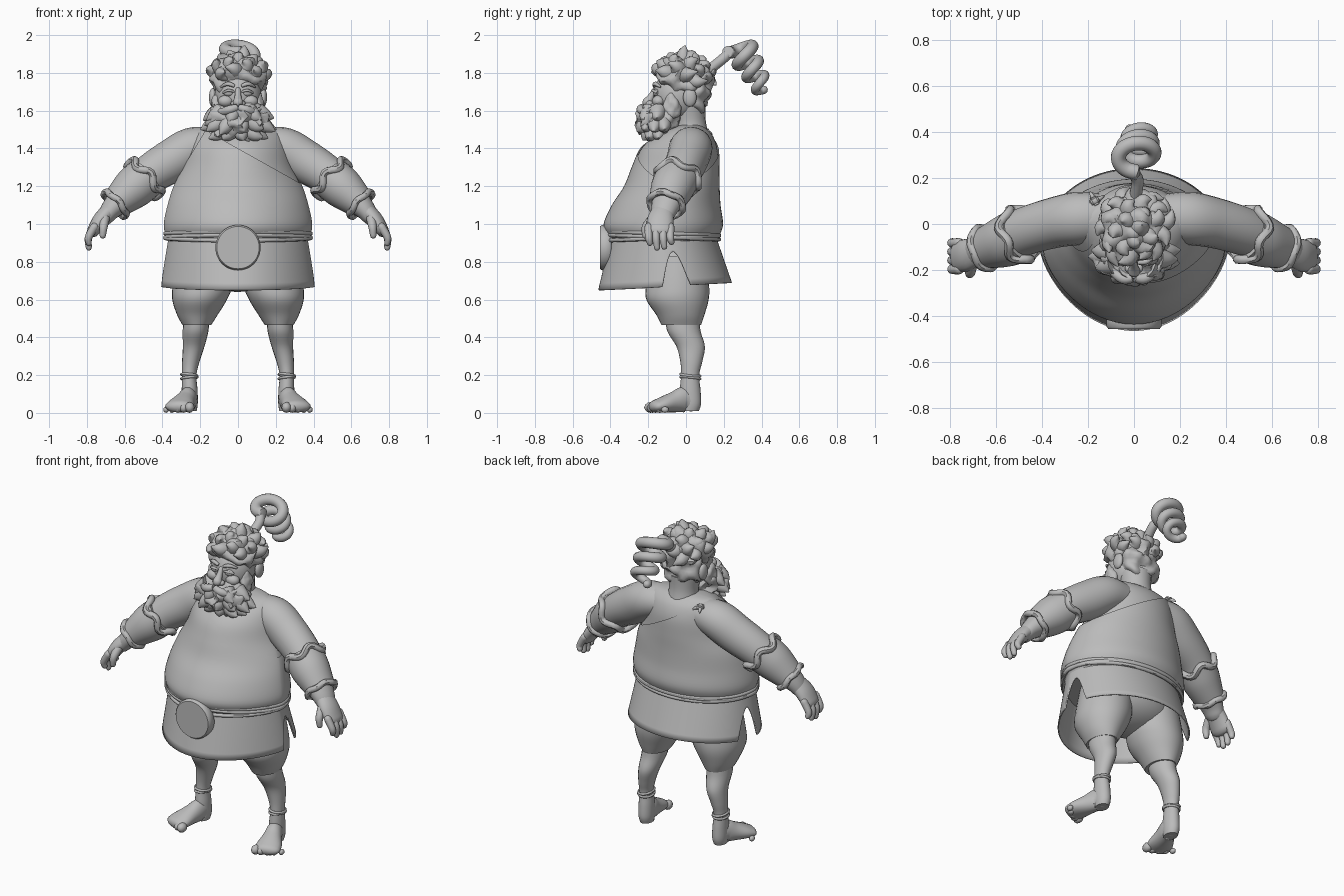
import bpy, bmesh, math, random
from mathutils import Vector, noise

random.seed(4)
cube = bpy.data.objects.get("Cube")
if cube:
    bpy.data.objects.remove(cube, do_unlink=True)

clay = bpy.data.materials.new("grey_clay")
clay.use_nodes = True
clay.diffuse_color = (0.5, 0.5, 0.5, 1)
clay.node_tree.nodes["Principled BSDF"].inputs["Base Color"].default_value = (0.5, 0.5, 0.5, 1)
made = []
BELLY = 1.4


def finish(name, bm):
    bmesh.ops.recalc_face_normals(bm, faces=bm.faces[:])
    mesh = bpy.data.meshes.new(name)
    bm.to_mesh(mesh)
    bm.free()
    mesh.materials.append(clay)
    ob = bpy.data.objects.new(name, mesh)
    bpy.context.collection.objects.link(ob)
    made.append(ob)
    return ob


def bridge(bm, rings, closed=False):
    n = len(rings[0])
    for a, b in zip(rings, rings[1:] + (rings[:1] if closed else [])):
        for i in range(n):
            bm.faces.new((a[i], a[(i + 1) % n], b[(i + 1) % n], b[i]))


def belly_sin(q, power):
    """Sine whose negative (front) half is more pointed."""
    s = math.sin(q)
    return s if s > 0 else -abs(s) ** power


def spline(pts, steps):
    """Smooth path through points of any dimension."""
    out = []
    for i in range(len(pts) - 1):
        p0, p1, p2, p3 = pts[max(i - 1, 0)], pts[i], pts[i + 1], pts[min(i + 2, len(pts) - 1)]
        for s in range(steps):
            t = s / steps
            out.append([b + 0.5 * t * (c - a + t * (2 * a - 5 * b + 4 * c - d + t * (3 * (b - c) + d - a)))
                        for a, b, c, d in zip(p0, p1, p2, p3)])
    return out + [list(pts[-1])]


def limb(name, pts, sides=20, steps=5, ref=(0, 1, 0), axis=None, round_ends=False, closed=False, edit=None, front=1):
    """Elliptical tube through (x, y, z, radius_a, radius_b)."""
    path = pts if closed else spline([tuple(p) if len(p) == 5 else (*p, p[3]) for p in pts], steps)
    cs = [Vector(p[:3]) for p in path]
    n, side, frames = len(cs), None, []
    for i, c in enumerate(cs):
        nxt, prv = (cs[(i + 1) % n], cs[i - 1]) if closed else (cs[min(i + 1, n - 1)], cs[max(i - 1, 0)])
        t = Vector(axis) if axis else (nxt - prv).normalized()
        side = t.cross(Vector(ref)) if side is None else side - t * side.dot(t)
        side.normalize()
        frames.append((c, t, side.copy(), path[i][3], path[i][-1]))
    if round_ends:
        first, last = frames[0], frames[-1]
        for k in (0.5, 0.8, 0.97):
            f = math.sqrt(1 - k * k)
            for (c, t, s, a, b), sign in ((first, -1), (last, 1)):
                cap = (c + t * sign * k * min(a, b), t, s, a * f, b * f)
                frames.insert(0 if sign < 0 else len(frames), cap)
    bm = bmesh.new()
    rings = []
    for c, t, s, a, b in frames:
        up = s.cross(t)
        rings.append([bm.verts.new(c + s * a * math.cos(q) + up * b * belly_sin(q, front))
                      for q in (math.tau * k / sides for k in range(sides))])
    bridge(bm, rings, closed)
    if not closed:
        bm.faces.new(rings[0])
        bm.faces.new(rings[-1])
    if edit:
        edit(bm)
    return finish(name, bm)


def blob(name, centre, radii, lump=0.0, freq=14, level=3):
    bm = bmesh.new()
    bmesh.ops.create_icosphere(bm, subdivisions=level, radius=1)
    c, r = Vector(centre), Vector(radii)
    for v in bm.verts:
        p = c + v.co * r
        v.co = p + v.co * lump * noise.noise(p * freq) if lump else p
    return finish(name, bm)


def ring(name, centre, normal, ra, rb, tube, wave=0.0, count=48, front=1):
    """Closed cord around an axis, optionally waving along it."""
    n = Vector(normal).normalized()
    u = n.cross(Vector((0, 1, 0))).normalized()
    w = u.cross(n)
    pts = []
    for k in range(count):
        q = math.tau * k / count
        p = Vector(centre) + u * ra * math.cos(q) + w * rb * belly_sin(q, front) + n * wave * math.sin(5 * q)
        pts.append((*p, tube, tube))
    return limb(name, pts, sides=8, ref=n, closed=True)


def tuft(name, base, out, drift, length, width):
    b, o, d = Vector(base), Vector(out).normalized(), Vector(drift)
    tip = b + o * length * 0.75 + d * length
    mid = b + o * length * 0.45 + d * length * 0.2
    limb(name, [(*(b - o * 0.02), width, width), (*mid, width * 0.65, width * 0.65), (*tip, 0.003, 0.003)],
         sides=10, steps=4, ref=(0.3, 0.2, 0.9))


# Torso and the one-shouldered tunic over it
body = [(0, -.12, .9, .36, .27), (0, -.12, .94, .375, .29), (0, -.12, 1, .385, .308), (0, -.105, 1.1, .365, .28),
        (0, -.075, 1.2, .333, .245), (0, -.055, 1.3, .285, .225), (0, -.035, 1.4, .26, .2),
        (0, -.01, 1.47, .24, .15), (0, .01, 1.51, .2, .09), (0, .02, 1.525, .1, .05)]
limb("torso", body, sides=64, axis=(0, 0, 1), front=BELLY)


def cut_tunic(bm):
    for co, no in (((0, 0, 1.4), (.56, 0, 1)), ((-.2, 0, 1.45), (-1, 0, .6))):
        bmesh.ops.bisect_plane(bm, geom=bm.verts[:] + bm.edges[:] + bm.faces[:], plane_co=co,
                               plane_no=no, clear_outer=True)


limb("tunic", [(x, y, z, a + .008, b + .008) for x, y, z, a, b in body], sides=64, axis=(0, 0, 1),
     edit=cut_tunic, front=BELLY)
blob("shoulder_knot", (-.17, .1, 1.49), (.02, .02, .018), level=2)
for k in range(4):
    a = math.tau * k / 4 + .5
    tuft("knot_loop", (-.17, .1, 1.49), (math.cos(a), math.sin(a), -.1), (0, 0, -.25), .06, .014)

# Skirt with a slit on each side
bm = bmesh.new()
rows, cols = 9, 180
grid = []
for r in range(rows):
    row = []
    for k in range(cols):
        q = math.tau * k / cols
        depth = belly_sin(q, BELLY)
        low = .67 + .02 * math.sin(q)
        u = abs((-.105 + .355 * depth + .05) / .075)
        if u < 1:
            low += .18 * (1 - u ** 2)
        z = .945 + (low - .945) * r / (rows - 1)
        f = (.945 - z) / .275
        row.append(bm.verts.new(((.365 + .045 * f) * math.cos(q), -.12 + .015 * f + (.275 + .08 * f) * depth, z)))
    grid.append(row)
bridge(bm, grid)
skirt = finish("skirt", bm)
solid = skirt.modifiers.new("cloth", "SOLIDIFY")
solid.thickness = .008

# Belt cords and round buckle
for z, tilt in ((.95, .03), (.925, -.04), (.93, .04)):
    ring("belt_cord", (0, -.12, z), (0, tilt, 1), .385, .295, .011, count=72, front=BELLY)
limb("belt_disc", [(0, -.395, .875, .11, .11), (0, -.405, .875, .12, .12), (0, -.445, .875, .12, .12),
                   (0, -.456, .875, .112, .112)], sides=48, steps=1, ref=(0, 0, 1))
blob("pelvis", (0, -.07, .79), (.3, .2, .15))

# Arms and legs on both sides
for s in (1, -1):
    def side(pts):
        return [(p[0] * s, *p[1:]) for p in pts]

    limb("arm", side([(.13, .03, 1.42, .09, .1), (.24, .025, 1.4, .112, .115), (.35, .005, 1.335, .115, .11),
                      (.47, -.03, 1.26, .105, .105), (.56, -.07, 1.18, .095, .1), (.66, -.11, 1.09, .06, .075),
                      (.7, -.125, 1.04, .045, .06)]), round_ends=True)
    limb("forearm_cuff", side([(.49, -.045, 1.245, .113, .117), (.56, -.075, 1.185, .11, .113),
                               (.65, -.105, 1.105, .08, .09)]), sides=28)
    d = (.72 * s, -.25, -.64)
    ring("upper_cuff_trim", (.495 * s, -.045, 1.24), d, .115, .118, .02, wave=.02)
    ring("wrist_cuff_trim", (.65 * s, -.105, 1.105), d, .082, .092, .018, wave=.005)
    limb("palm", side([(.67, -.115, 1.08, .045, .055), (.725, -.135, 1.025, .042, .07),
                       (.765, -.14, .965, .034, .07)]), round_ends=True)
    for k in range(4):
        y = -.197 + .038 * k
        drop = (.015, -.01, -.005, .02)[k]
        limb("finger", side([(.76, y, .985, .022), (.791, y, .93, .02), (.79, y + .006, .885 + drop, .016)]),
             sides=12, round_ends=True)
    limb("thumb", side([(.705, -.175, 1.03, .026), (.712, -.212, .985, .022), (.716, -.215, .94, .017)]),
         sides=12, round_ends=True)

    limb("shorts_leg", side([(.17, -.045, .83, .15, .15), (.187, -.045, .68, .158, .167), (.203, -.045, .6, .145, .165),
                             (.215, -.03, .52, .108, .128), (.218, -.025, .465, .076, .105)]), sides=32, axis=(0, 0, -1))
    limb("lower_leg", side([(.22, -.02, .5, .068, .09), (.225, -.01, .43, .068, .088), (.235, .025, .35, .057, .075),
                            (.25, .028, .27, .046, .058), (.258, .022, .2, .038, .048), (.256, .022, .12, .042, .055),
                            (.255, .025, .05, .042, .055), (.255, .02, .01, .036, .048)]), axis=(0, 0, -1))
    for z, tilt in ((.2, .1), (.185, -.1)):
        ring("anklet", (.258 * s, .023, z), (tilt, .1, 1), .042, .052, .007)
    limb("foot", side([(.254, .03, .055, .04, .05), (.262, -.01, .07, .046, .068), (.28, -.06, .058, .056, .056),
                       (.302, -.12, .044, .072, .043), (.315, -.16, .035, .074, .033)]), ref=(0, 0, 1), round_ends=True)
    for k in range(5):
        r = .029 - .003 * k
        blob("toe", ((.256 + .031 * k) * s, -.187 + .007 * k + .003 * k * k, r), (r * .9, r * 1.2, r), level=2)

    # Face parts
    blob("ear", (.134 * s, .02, 1.67), (.02, .036, .05))
    blob("eye", (.048 * s, -.157, 1.695), (.028, .018, .02))
    limb("eyelid", [(.02 * s, -.166, 1.7, .006), (.05 * s, -.176, 1.707, .008), (.08 * s, -.154, 1.695, .006)], sides=8)
    limb("eyebrow", [(.018 * s, -.168, 1.73, .009), (.055 * s, -.163, 1.742, .012), (.092 * s, -.135, 1.725, .005)],
         sides=8)
    blob("cheek", (.065 * s, -.145, 1.65), (.042, .035, .032))
    blob("nostril", (.022 * s, -.193, 1.638), (.018, .02, .016), level=2)
    limb("moustache", [(.004 * s, -.235, 1.618, .018), (.045 * s, -.238, 1.605, .024),
                       (.09 * s, -.21, 1.595, .018), (.13 * s, -.165, 1.62, .004)], sides=10, ref=(0, 0, 1))
    blob("sideburn", (.11 * s, -.075, 1.62), (.038, .045, .07), lump=.02, freq=25)

# Neck, head, nose and beard
limb("neck", [(0, .025, 1.47, .095), (0, .02, 1.54, .085), (0, .01, 1.62, .095)])
blob("head", (0, -.045, 1.68), (.125, .13, .14))
limb("nose", [(0, -.165, 1.71, .014), (0, -.185, 1.675, .018), (0, -.203, 1.645, .028)], sides=14, round_ends=True)
blob("beard", (0, -.14, 1.54), (.165, .115, .1), lump=.05, freq=20, level=4)
for row, (z, reach, count) in enumerate(((1.585, .125, 5), (1.53, .13, 7), (1.485, .09, 6))):
    for k in range(count):
        a = math.radians(-195 + 210 * (k + .5 * (row % 2)) / (count - .5))
        c, n = math.cos(a), math.sin(a)
        tuft("beard_lock", (reach * c, -.14 + reach * .6 * n, z), (c, n * .5, -.5),
             (.3 * c, 0, random.uniform(-.3, .1)), random.uniform(.065, .085), .048)

# Curly hair
blob("hair", (0, -.015, 1.775), (.147, .148, .122), lump=.05, freq=16, level=4)
blob("back_hair", (0, .035, 1.69), (.128, .088, .125), lump=.035, freq=18, level=4)
for k in range(30):
    h = 1 - 1.2 * (k + .5) / 30
    a = k * 2.39996
    w = math.sqrt(1 - h * h)
    o = Vector((w * math.cos(a), w * math.sin(a), h))
    if o.y < -.3 and h < .15:
        continue
    swirl = Vector((-o.y, o.x, random.uniform(-.2, .5))) * random.choice((-.8, .8))
    tuft("hair_curl", Vector((0, -.015, 1.775)) + o * Vector((.125, .125, .1)), o, swirl,
         random.uniform(.05, .07), .05)

# Coiled ponytail
tail = [(0, .08, 1.78, .028), (.01, .14, 1.83, .027), (.015, .19, 1.87, .027), (.0, .222, 1.9, .028)]
for k in range(43):
    f = k / 42
    q = math.pi + math.tau * 3.25 * f
    wide, deep = .082 - .035 * f, .066 - .03 * f
    u = deep * math.cos(q)
    tail.append((.01 + .02 * f + wide * math.sin(q), .28 + .13 * f + .84 * u,
                 1.945 - .235 * f + .54 * u, .034 - .011 * f))
limb("ponytail", tail, sides=14, steps=3, ref=(1, 0, 0), round_ends=True)

# Smooth shading with kept creases
bpy.ops.object.select_all(action="DESELECT")
for ob in made:
    ob.select_set(True)
bpy.context.view_layer.objects.active = made[0]
bpy.ops.object.shade_smooth_by_angle(angle=math.radians(45))
